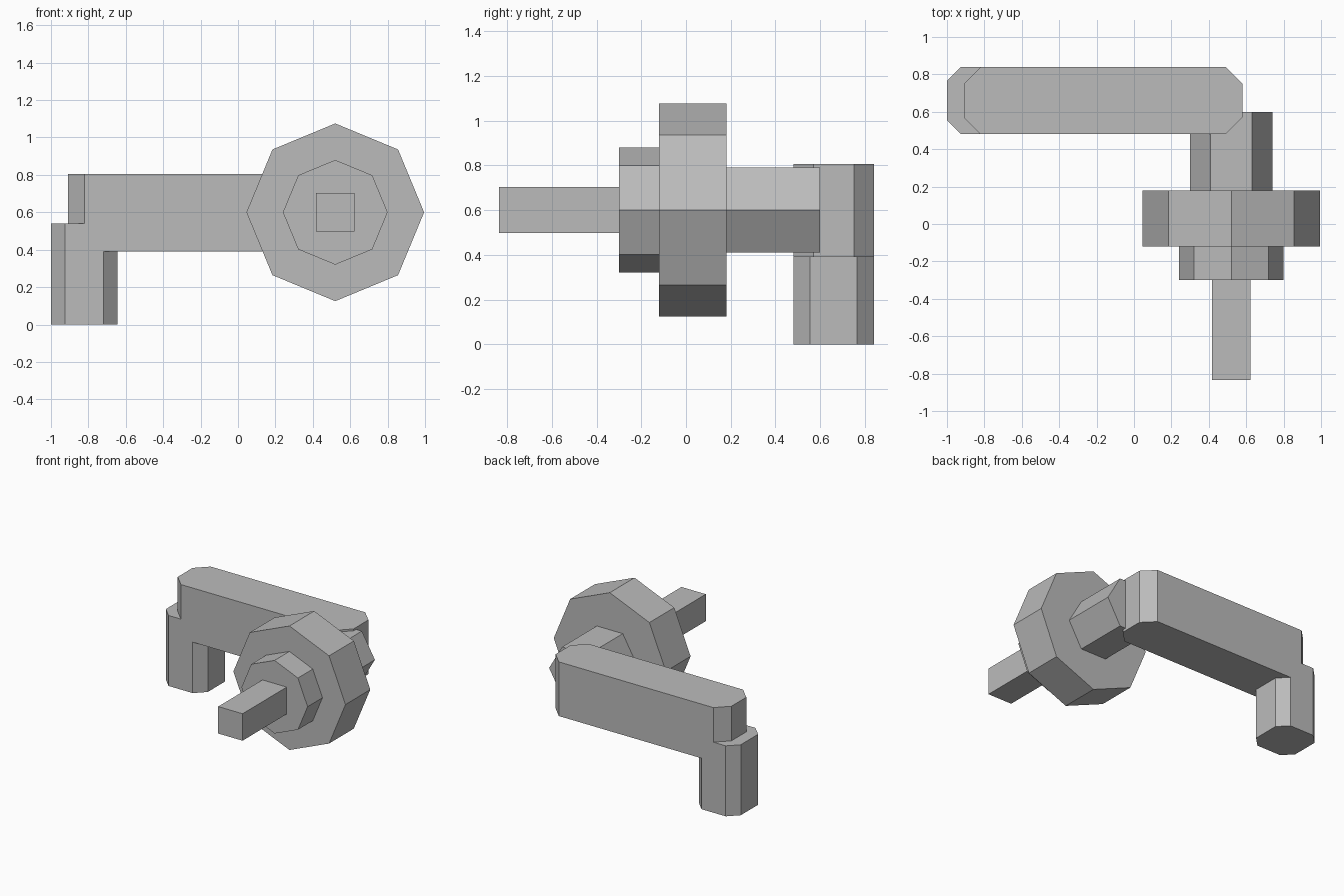
import bpy, bmesh
from math import sin, cos, pi

cube = bpy.data.objects.get("Cube")
if cube:
    bpy.data.objects.remove(cube, do_unlink=True)

grey = bpy.data.materials.new("grey")
grey.use_nodes = True
GREY = (0.5, 0.5, 0.5, 1)
grey.diffuse_color = GREY
grey.node_tree.nodes["Principled BSDF"].inputs["Base Color"].default_value = GREY


def prism(name, outline, direction):
    """Extrude a closed 3D outline into a flat-shaded solid."""
    bm = bmesh.new()
    face = bm.faces.new([bm.verts.new(p) for p in outline])
    top = bmesh.ops.extrude_face_region(bm, geom=[face], use_keep_orig=True)["geom"]
    bmesh.ops.translate(bm, vec=direction,
                        verts=[v for v in top if isinstance(v, bmesh.types.BMVert)])
    bmesh.ops.recalc_face_normals(bm, faces=bm.faces)
    mesh = bpy.data.meshes.new(name)
    bm.to_mesh(mesh)
    bm.free()
    mesh.materials.append(grey)
    ob = bpy.data.objects.new(name, mesh)
    bpy.context.collection.objects.link(ob)
    return ob


def chamfered_block(name, x0, x1, z0, z1, cut, y0=0.48, y1=0.84):
    """Upright block with its four vertical corners cut off."""
    plan = [(x0 + cut, y0), (x1 - cut, y0), (x1, y0 + cut), (x1, y1 - cut),
            (x1 - cut, y1), (x0 + cut, y1), (x0, y1 - cut), (x0, y0 + cut)]
    return prism(name, [(x, y, z0) for x, y in plan], (0, 0, z1 - z0))


def axle_part(name, sides, radius, y0, y1, turn=0.0):
    """Polygonal section running front to back on the shared axle."""
    angles = [turn + 2 * pi * i / sides for i in range(sides)]
    return prism(name, [(0.52 + radius * cos(a), y0, 0.6 + radius * sin(a))
                        for a in angles], (0, y1 - y0, 0))


# Crank arm and the upright handle joined into its end
arm = chamfered_block("crank_arm", -0.91, 0.58, 0.39, 0.805, 0.09)
handle = chamfered_block("handle", -1.0, -0.645, 0.0, 0.54, 0.075)
join = arm.modifiers.new("join_handle", "BOOLEAN")
join.operation = "UNION"
join.solver = "EXACT"
join.object = handle
bpy.context.view_layer.objects.active = arm
bpy.ops.object.modifier_apply(modifier=join.name)
bpy.data.objects.remove(handle, do_unlink=True)

# Axle stack from back to front
axle_part("rear_hub", 6, 0.22, 0.18, 0.60)
axle_part("wheel", 8, 0.475, -0.12, 0.18)
axle_part("front_collar", 8, 0.28, -0.30, -0.12)
axle_part("square_shaft", 4, 0.146, -0.835, -0.30, pi / 4)
